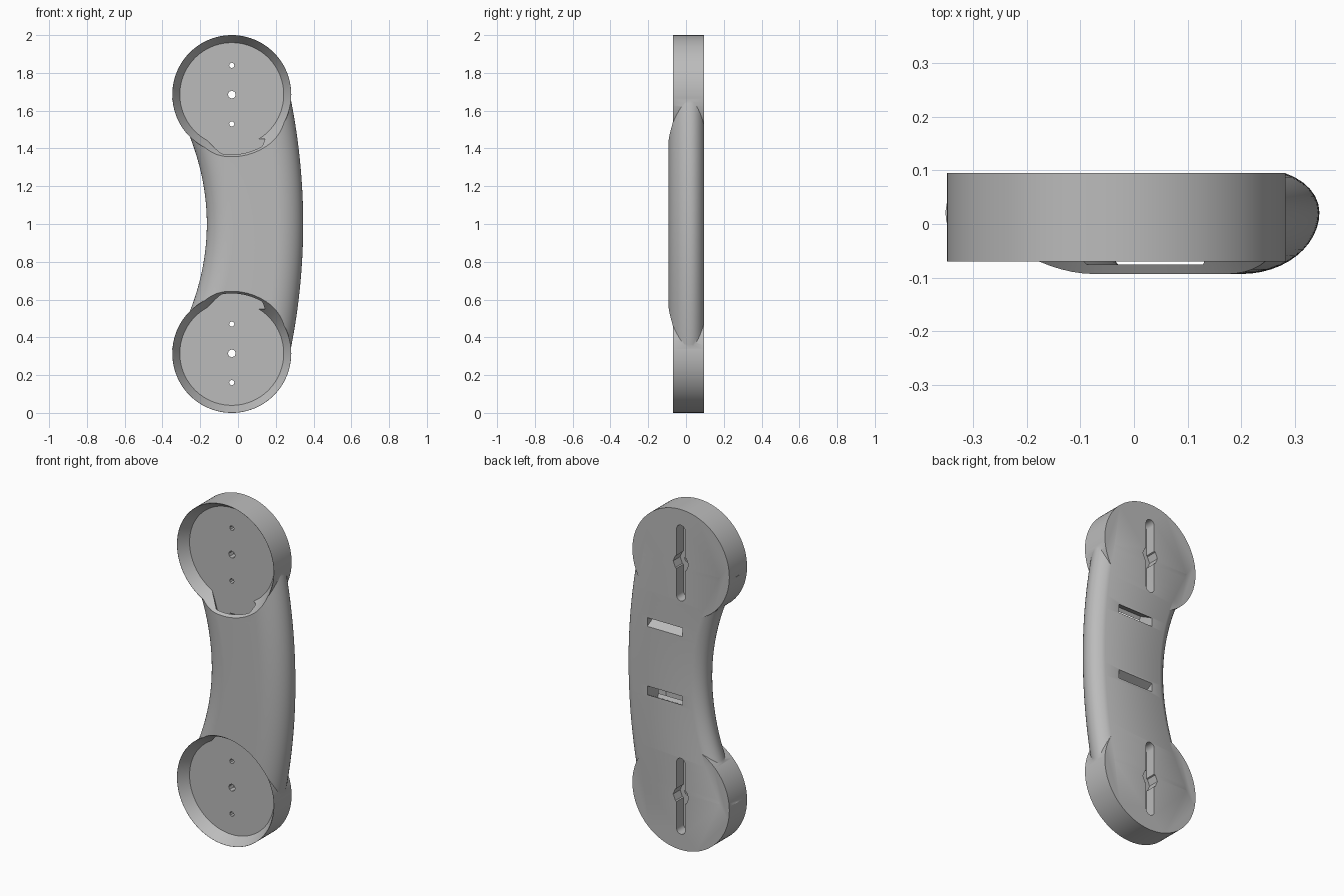
import bpy, bmesh, math
from mathutils import Matrix

if "Cube" in bpy.data.objects:
    bpy.data.objects.remove(bpy.data.objects["Cube"])

grey = bpy.data.materials.new("plain_grey")
grey.use_nodes = True
COLOUR = (0.5, 0.5, 0.5, 1)
grey.diffuse_color = COLOUR
grey.node_tree.nodes["Principled BSDF"].inputs["Base Color"].default_value = COLOUR

CUP_X, CUP_R = -0.033, 0.315
CUP_Z = (CUP_R, 2 - CUP_R)
BACK, RIM, FLOOR = 0.095, -0.07, -0.01


def finish(bm, name):
    bmesh.ops.recalc_face_normals(bm, faces=bm.faces)
    mesh = bpy.data.meshes.new(name)
    bm.to_mesh(mesh)
    bm.free()
    mesh.materials.append(grey)
    obj = bpy.data.objects.new(name, mesh)
    bpy.context.collection.objects.link(obj)
    return obj


def disc(name, x, z, y0, y1, r0, r1, sides=96):
    """Round plug along y, radius r0 at y0 and r1 at y1."""
    bm = bmesh.new()
    bmesh.ops.create_cone(bm, cap_ends=True, segments=sides, radius1=r1, radius2=r0, depth=y1 - y0)
    bmesh.ops.transform(bm, verts=bm.verts, matrix=Matrix.Translation((x, (y0 + y1) / 2, z))
                        @ Matrix.Rotation(math.pi / 2, 4, "X"))
    return finish(bm, name)


def box(name, centre, size, tilt=0):
    bm = bmesh.new()
    bmesh.ops.create_cube(bm, size=1, matrix=Matrix.Translation(centre)
                          @ Matrix.Rotation(tilt, 4, "X") @ Matrix.Diagonal((*size, 1)))
    return finish(bm, name)


def sweep(name, section, z0, z1, steps):
    """Skin the closed (x, y) section between two heights."""
    bm = bmesh.new()
    rings = []
    for i in range(steps + 1):
        z = z0 + (z1 - z0) * i / steps
        rings.append([bm.verts.new((x, y, z)) for x, y in section(z - 1)])
    n = len(rings[0])
    for a, b in zip(rings, rings[1:]):
        for k in range(n):
            bm.faces.new((a[k], a[(k + 1) % n], b[(k + 1) % n], b[k]))
    bm.faces.new(rings[0])
    bm.faces.new(rings[-1])
    return finish(bm, name)


def combine(target, tool, operation):
    mod = target.modifiers.new("combine", "BOOLEAN")
    mod.operation, mod.solver, mod.object = operation, "EXACT", tool
    bpy.context.view_layer.objects.active = target
    bpy.ops.object.modifier_apply(modifier=mod.name)
    bpy.data.objects.remove(tool)


# Rounded side of the grip: (inset, y) from the front flat round to the back
side = []
for i in range(13):
    a = math.pi / 2 * i / 12
    side.append((0.145 * (1 - math.sin(a)), 0.022 - 0.115 * math.cos(a)))
for i in range(1, 7):
    a = math.radians(65.9) * i / 6
    side.append((0.11 * (1 - math.cos(a)), 0.022 + 0.08 * math.sin(a)))


def grip_section(d):
    left, right = -0.165 - 0.42 * d * d, 0.345 - 0.15 * d * d
    return [(right - s, y) for s, y in side] + [(left + s, y) for s, y in reversed(side)]


def hollow_section(d):
    shift = -0.42 * d * d
    return [(-0.03 + shift, -0.075), (0.2 + shift, -0.075),
            (0.25 + shift, FLOOR), (-0.08 + shift, FLOOR)]


# Curved grip joined to the two round cups
body = sweep("handset_body", grip_section, CUP_Z[0] + 0.02, CUP_Z[1] - 0.02, 48)
for z in CUP_Z:
    combine(body, disc("cup", CUP_X, z, RIM, BACK, CUP_R, CUP_R), "UNION")

# Hollow inside the grip
combine(body, sweep("hollow", hollow_section, 0.55, 1.45, 24), "DIFFERENCE")

for z in CUP_Z:
    # Flared recess in the front of the cup
    flare = 0.65
    front = -0.13
    combine(body, disc("recess", CUP_X, z, front, FLOOR,
                       0.275 + flare * (FLOOR - front), 0.275), "DIFFERENCE")
    # Keyhole slot in the back
    slot = box("slot", (CUP_X, 0.075, z), (0.056, 0.09, 0.39))
    for dz in (-0.195, 0.195):
        combine(slot, disc("slot_end", CUP_X, z + dz, 0.03, 0.12, 0.028, 0.028, 24), "UNION")
    combine(slot, disc("slot_centre", CUP_X, z, 0.03, 0.12, 0.05, 0.05, 8), "UNION")
    combine(body, slot, "DIFFERENCE")
    # Screw holes
    for dz, r in ((-0.155, 0.014), (0, 0.021), (0.155, 0.014)):
        combine(body, disc("hole", CUP_X, z + dz, -0.05, 0.06, r, r, 8), "DIFFERENCE")

# Slanted strap slots in the back of the grip
for z, tilt in ((1.3, -0.5), (0.86, 0.5)):
    combine(body, box("strap_slot", (0.07, 0.06, z), (0.23, 0.16, 0.045), tilt), "DIFFERENCE")

bpy.ops.object.select_all(action="DESELECT")
body.select_set(True)
bpy.context.view_layer.objects.active = body
bpy.ops.object.shade_smooth_by_angle(angle=math.radians(30))
